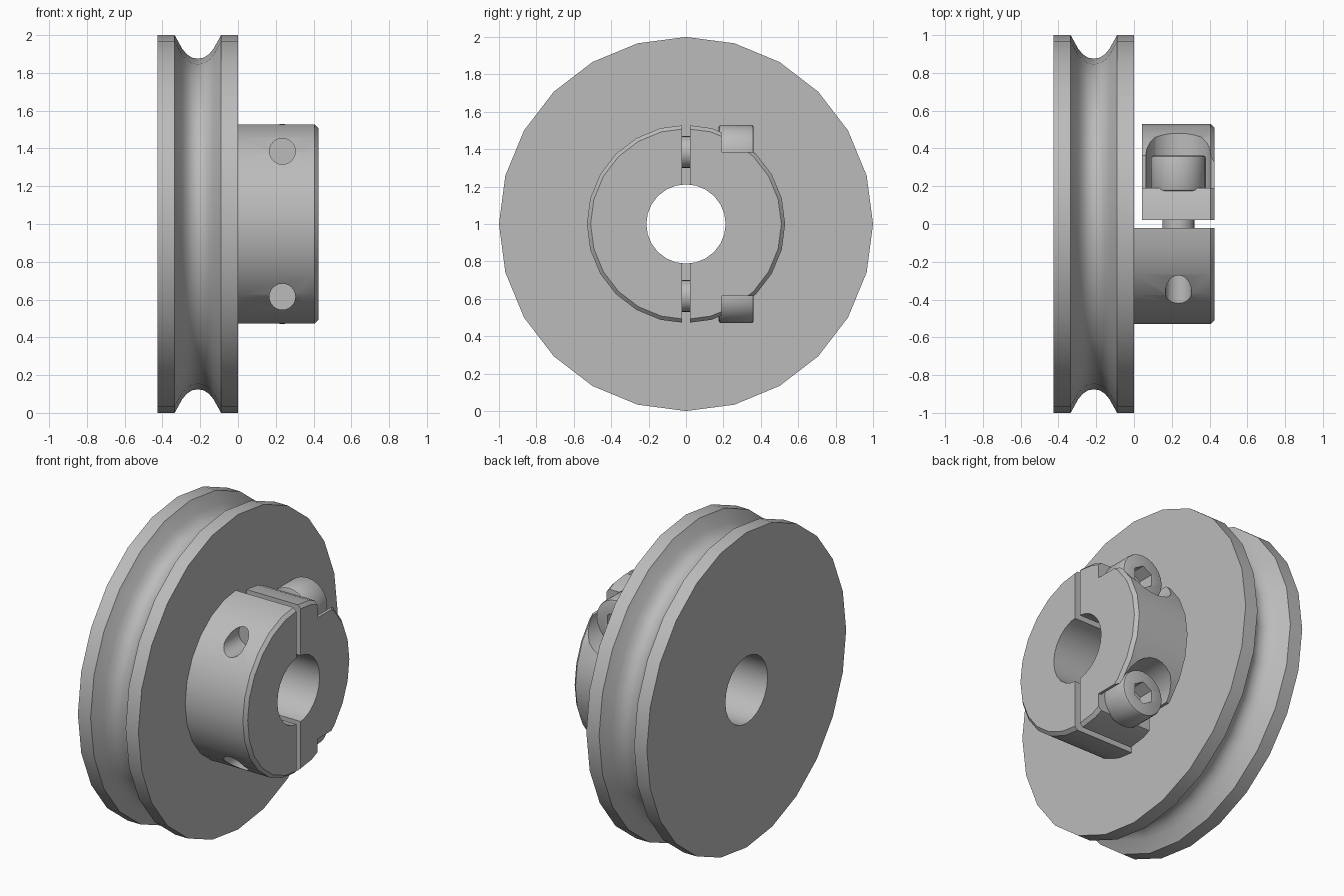
import bpy
import bmesh
from math import pi, sin, cos, radians

if "Cube" in bpy.data.objects:
    bpy.data.objects.remove(bpy.data.objects["Cube"], do_unlink=True)

AXIS_Z = 1.0        # height of the wheel axis
BORE = 0.212
HUB_R = 0.53
FACE_X = 0.425      # outer face of the hub
SCREW_X = 0.235
SCREW_OFF = 0.385   # screw distance from the axis
HEAD_Y = 0.19       # seat of the screw heads
SIDES = 24

grey = bpy.data.materials.new("light grey metal")
grey.use_nodes = True
COLOUR = (0.5, 0.5, 0.5, 1)
grey.diffuse_color = COLOUR
grey.node_tree.nodes["Principled BSDF"].inputs["Base Color"].default_value = COLOUR


def lathe(name, profile):
    """Spin a closed (x, radius) outline about the wheel axis."""
    bm = bmesh.new()
    rings = []
    for i in range(SIDES):
        a = 2 * pi * i / SIDES
        rings.append([bm.verts.new((x, r * sin(a), AXIS_Z + r * cos(a))) for x, r in profile])
    n = len(profile)
    for i in range(SIDES):
        a, b = rings[i], rings[(i + 1) % SIDES]
        for j in range(n):
            k = (j + 1) % n
            bm.faces.new((a[j], a[k], b[k], b[j]))
    bmesh.ops.recalc_face_normals(bm, faces=bm.faces)
    mesh = bpy.data.meshes.new(name)
    bm.to_mesh(mesh)
    bm.free()
    obj = bpy.data.objects.new(name, mesh)
    bpy.context.collection.objects.link(obj)
    return obj


def rod(name, radius, y0, y1, z, sides=SIDES):
    """Cylinder along y at the screw position."""
    bpy.ops.mesh.primitive_cylinder_add(
        vertices=sides, radius=radius, depth=y1 - y0,
        location=(SCREW_X, (y0 + y1) / 2, z), rotation=(pi / 2, 0, 0))
    obj = bpy.context.object
    obj.name = name
    return obj


def box(name, lo, hi):
    bpy.ops.mesh.primitive_cube_add(size=1, location=[(a + b) / 2 for a, b in zip(lo, hi)])
    obj = bpy.context.object
    obj.name = name
    obj.scale = [b - a for a, b in zip(lo, hi)]
    return obj


def activate(obj):
    bpy.ops.object.select_all(action='DESELECT')
    obj.select_set(True)
    bpy.context.view_layer.objects.active = obj


def cut(obj, cutter):
    """Subtract the cutter and discard it."""
    bpy.context.view_layer.update()
    mod = obj.modifiers.new("cut", 'BOOLEAN')
    mod.operation = 'DIFFERENCE'
    mod.solver = 'EXACT'
    mod.object = cutter
    activate(obj)
    bpy.ops.object.modifier_apply(modifier=mod.name)
    bpy.data.objects.remove(cutter, do_unlink=True)


def finish(obj):
    obj.data.materials.clear()
    obj.data.materials.append(grey)
    activate(obj)
    bpy.ops.object.shade_smooth_by_angle(angle=radians(30))


def hub_ring(name, x0):
    return lathe(name, [(x0, BORE), (x0, HUB_R), (FACE_X - 0.02, HUB_R),
                        (FACE_X, HUB_R - 0.02), (FACE_X, BORE)])


# Grooved wheel: flat rims and a mirrored round-bottomed groove
MID = -0.2125
half = [(0.123, 1.0), (0.083, 0.928), (0.06, 0.9), (0.032, 0.881)]
groove = ([(MID - d, r) for d, r in half] + [(MID, 0.875)]
          + [(MID + d, r) for d, r in reversed(half)])
wheel = lathe("grooved_wheel", [(-0.425, BORE), (-0.425, 1.0)] + groove + [(0, 1.0), (0, BORE)])
finish(wheel)

# Fixed half of the hub, joined to the wheel, and the loose clamp half
fixed = hub_ring("hub_fixed_half", 0)
cut(fixed, box("cutter", (-1, -0.022, -1), (1, 2, 3)))
clamp = hub_ring("hub_clamp_half", 0.043)
cut(clamp, box("cutter", (-1, -2, -1), (1, 0.022, 3)))

for side, label in ((1, "upper"), (-1, "lower")):
    z = AXIS_Z + side * SCREW_OFF
    # Threaded hole, and the stepped pocket that seats the screw head
    cut(fixed, rod("cutter", 0.069, -0.8, -0.2, z))
    z_far = z + side * 0.5
    cut(clamp, box("cutter", (-0.5, HEAD_Y, min(z, z_far)), (1, 1, max(z, z_far))))
    cut(clamp, rod("cutter", 0.172, HEAD_Y, 1, z))

    # Socket head screw
    head = rod(label + "_screw_head", 0.145, HEAD_Y - 0.015, 0.362, z)
    bevel = head.modifiers.new("bevel", 'BEVEL')
    bevel.width = 0.012
    bevel.segments = 2
    bevel.limit_method = 'ANGLE'
    bevel.angle_limit = radians(40)
    activate(head)
    bpy.ops.object.modifier_apply(modifier=bevel.name)
    cut(head, rod("cutter", 0.072, 0.26, 0.5, z, 6))
    finish(head)
    finish(rod(label + "_screw_shaft", 0.085, -0.23, HEAD_Y, z))

finish(fixed)
finish(clamp)
